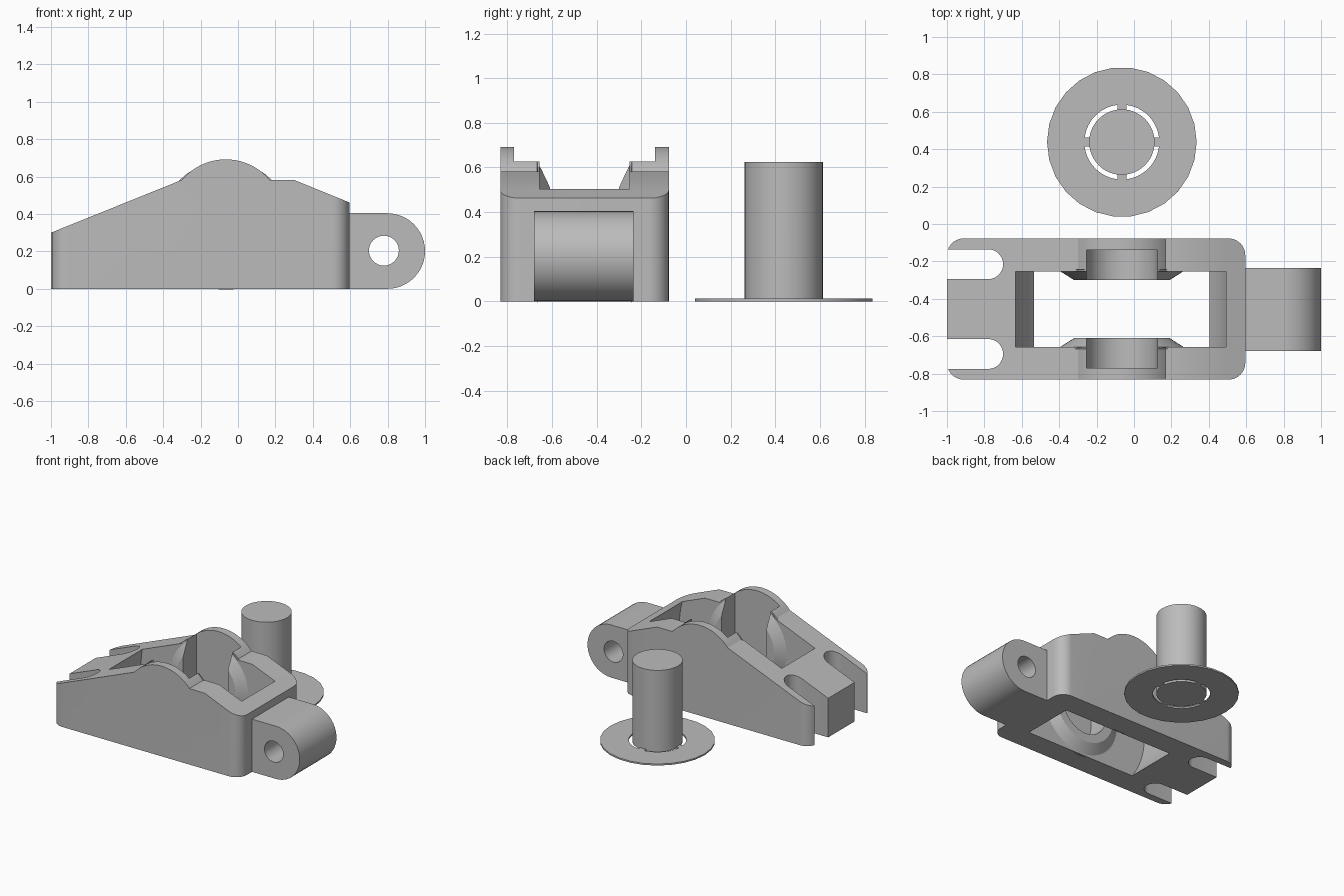
import bpy, bmesh
from math import sin, cos, radians, pi
from mathutils import Vector, Matrix

default = bpy.data.objects.get("Cube")
if default:
    bpy.data.objects.remove(default, do_unlink=True)

grey = bpy.data.materials.new("plain grey")
grey.use_nodes = True
grey.diffuse_color = (0.5, 0.5, 0.5, 1)
grey.node_tree.nodes["Principled BSDF"].inputs["Base Color"].default_value = (0.5, 0.5, 0.5, 1)


def arc(cx, cy, r, start, end, steps=16):
    """Points along an arc, angles in degrees."""
    angles = [radians(start + (end - start) * i / steps) for i in range(steps + 1)]
    return [(cx + r * cos(a), cy + r * sin(a)) for a in angles]


def circle(cx, cy, r, steps=48):
    return arc(cx, cy, r, 0, 360, steps)[:-1]


def loft(name, first, second, axis, a, b):
    """Solid between two outlines placed at a and b along the axis."""
    def place(p, t):
        return (p[0], t, p[1]) if axis == "Y" else (p[0], p[1], t)
    bm = bmesh.new()
    lower = [bm.verts.new(place(p, a)) for p in first]
    upper = [bm.verts.new(place(p, b)) for p in second]
    bm.faces.new(lower)
    bm.faces.new(upper)
    n = len(lower)
    for i in range(n):
        j = (i + 1) % n
        bm.faces.new((lower[i], lower[j], upper[j], upper[i]))
    bmesh.ops.recalc_face_normals(bm, faces=bm.faces)
    mesh = bpy.data.meshes.new(name)
    bm.to_mesh(mesh)
    bm.free()
    mesh.materials.append(grey)
    obj = bpy.data.objects.new(name, mesh)
    bpy.context.collection.objects.link(obj)
    return obj


def prism(name, outline, axis, a, b):
    return loft(name, outline, outline, axis, a, b)


def combine(target, tool, operation):
    """Apply a boolean and discard the tool."""
    mod = target.modifiers.new("cut", "BOOLEAN")
    mod.operation = operation
    mod.solver = "EXACT"
    mod.object = tool
    bpy.context.view_layer.objects.active = target
    bpy.ops.object.modifier_apply(modifier=mod.name)
    bpy.data.objects.remove(tool, do_unlink=True)


def smooth(obj):
    bpy.ops.object.select_all(action="DESELECT")
    obj.select_set(True)
    bpy.context.view_layer.objects.active = obj
    bpy.ops.object.shade_smooth_by_angle(angle=radians(25))


mid_y = -0.455           # centre line of the housing
hub_x, hub_z = -0.065, 0.34
front, back = -0.832, -0.077

# Housing: side profile with a domed top
side = [(-1, 0), (0.595, 0), (0.595, 0.462), (0.3, 0.582)]
side += arc(hub_x, 0.386, 0.306, 40, 140, 20) + [(-1, 0.3)]
housing = prism("housing", side, "Y", front, back)

# Rounded upright corners
r = 0.09
plan = []
for cx, cy, start in ((0.595 - r, back - r, 0), (-1 + r, back - r, 90),
                      (-1 + r, front + r, 180), (0.595 - r, front + r, 270)):
    plan += arc(cx, cy, r, start, start + 90, 10)
combine(housing, prism("corner_tool", plan, "Z", -0.1, 1), "INTERSECT")

# Round wheel pocket open above and below
pocket = circle(hub_x, hub_z, 0.58, 72)
combine(housing, prism("pocket_tool", pocket, "Y", mid_y - 0.202, mid_y + 0.202), "DIFFERENCE")

# Conical bosses on both inner walls
for s in (-1, 1):
    boss = loft("boss", circle(hub_x, hub_z, 0.345), circle(hub_x, hub_z, 0.255),
                "Y", mid_y + s * 0.212, mid_y + s * 0.155)
    combine(housing, boss, "UNION")

# Axle slot, rounded below and open at the top
slot = arc(hub_x, hub_z, 0.19, 180, 360, 24) + [(hub_x + 0.19, 1), (hub_x - 0.19, 1)]
combine(housing, prism("axle_slot_tool", slot, "Y", mid_y - 0.315, mid_y + 0.315), "DIFFERENCE")

# Two fork slots at the low end
for s in (-1, 1):
    fork = arc(-0.78, mid_y + s * 0.24, 0.08, -90, 90)
    fork += [(-1.2, mid_y + s * 0.24 + 0.08), (-1.2, mid_y + s * 0.24 - 0.08)]
    combine(housing, prism("fork_tool", fork, "Z", -0.1, 1), "DIFFERENCE")
smooth(housing)

# Hinge lug with a cross hole
lug = [(0.595, 0)] + arc(0.798, 0.202, 0.202, -90, 90, 24) + [(0.595, 0.404)]
hinge = prism("hinge_lug", lug, "Y", -0.68, -0.235)
combine(hinge, prism("hinge_hole_tool", circle(0.78, 0.204, 0.08, 32), "Y", -1, 0), "DIFFERENCE")
smooth(hinge)

# Loose axle pin held in a thin disc by four small bridges
pin_y = 0.438
pin = prism("axle_pin", circle(hub_x, pin_y, 0.175), "Z", 0, 0.625)
disc = prism("base_disc", circle(hub_x, pin_y, 0.4, 26), "Z", 0, 0.012)
for q in range(4):
    gap = arc(hub_x, pin_y, 0.2, q * 90 + 7, q * 90 + 83)
    gap += arc(hub_x, pin_y, 0.17, q * 90 + 82, q * 90 + 8)
    combine(disc, prism("gap_tool", gap, "Z", -0.1, 0.1), "DIFFERENCE")
combine(pin, disc, "UNION")
smooth(pin)
